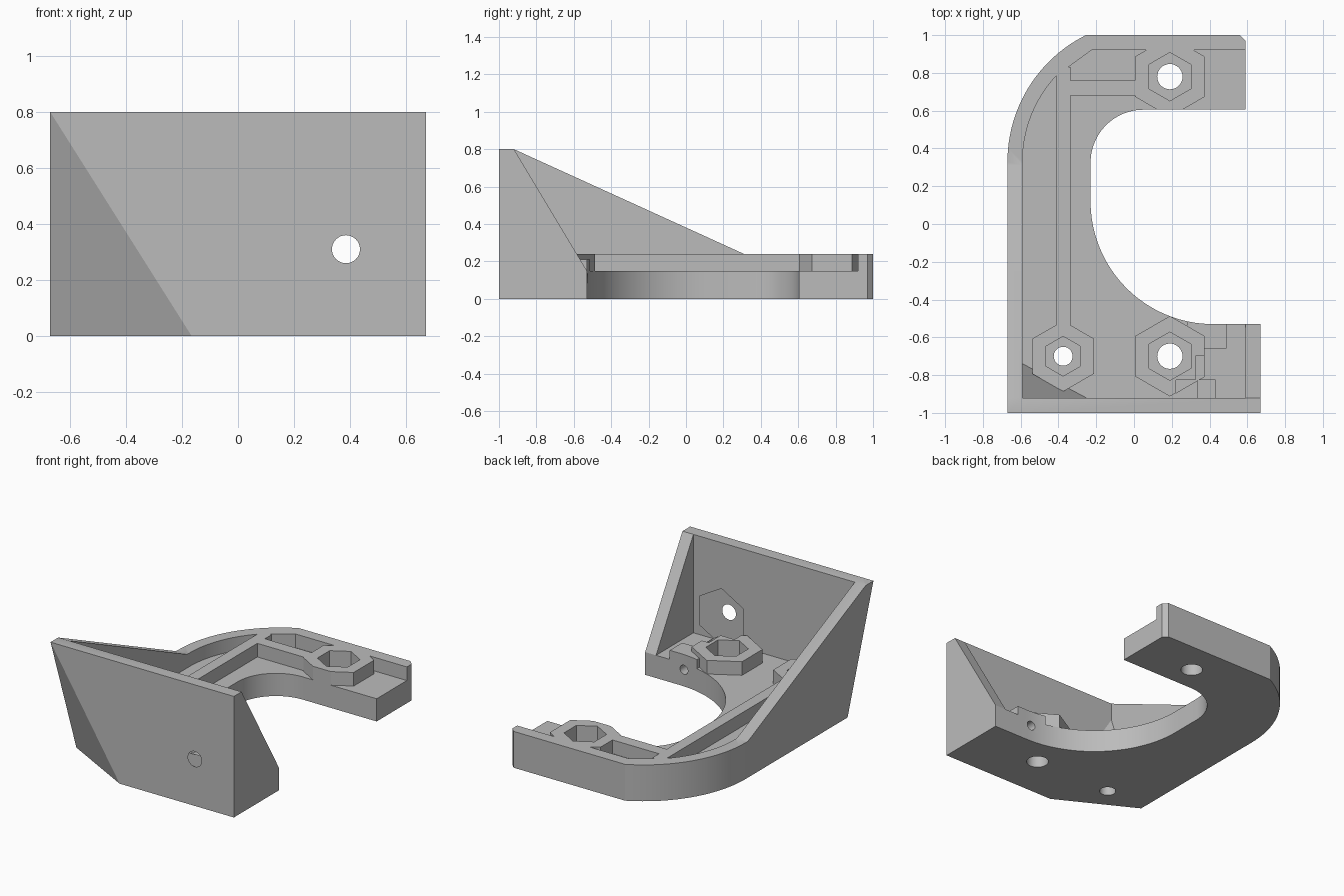
import bpy, bmesh
from math import cos, sin, radians
from mathutils import Vector

cube = bpy.data.objects.get("Cube")
if cube:
    bpy.data.objects.remove(cube, do_unlink=True)

grey = bpy.data.materials.new("plain grey")
grey.use_nodes = True
grey.diffuse_color = (0.5, 0.5, 0.5, 1)
grey.node_tree.nodes["Principled BSDF"].inputs["Base Color"].default_value = (0.5, 0.5, 0.5, 1)


def finish(name, bm):
    bmesh.ops.recalc_face_normals(bm, faces=bm.faces)
    mesh = bpy.data.meshes.new(name)
    bm.to_mesh(mesh)
    bm.free()
    mesh.materials.append(grey)
    obj = bpy.data.objects.new(name, mesh)
    bpy.context.collection.objects.link(obj)
    return obj


def prism(name, points, low, high, axis="z"):
    """Extrude a flat profile from low to high along an axis."""
    place = {"x": lambda a, b, h: (h, a, b),
             "y": lambda a, b, h: (a, h, b),
             "z": lambda a, b, h: (a, b, h)}[axis]
    bm = bmesh.new()
    face = bm.faces.new([bm.verts.new(place(a, b, low)) for a, b in points])
    top = bmesh.ops.extrude_face_region(bm, geom=[face])["geom"]
    shift = Vector(place(0, 0, high - low))
    bmesh.ops.translate(bm, vec=shift, verts=[v for v in top if isinstance(v, bmesh.types.BMVert)])
    return finish(name, bm)


def corner_tetra(name, corner, size):
    bm = bmesh.new()
    c = Vector(corner)
    o = bm.verts.new(c)
    a, b, d = [bm.verts.new(c + Vector([size[i] if i == k else 0 for i in range(3)])) for k in range(3)]
    for tri in ((o, a, b), (o, b, d), (o, d, a), (a, b, d)):
        bm.faces.new(tri)
    return finish(name, bm)


def arc(cx, cy, r, start, end, steps=24):
    angles = [radians(start + (end - start) * i / steps) for i in range(steps + 1)]
    return [(cx + r * cos(t), cy + r * sin(t)) for t in angles]


def ring(cx, cy, r, sides):
    return arc(cx, cy, r, 90, 450, sides)[:-1]


def rect(x0, y0, x1, y1):
    return [(x0, y0), (x1, y0), (x1, y1), (x0, y1)]


def combine(target, tool, operation):
    mod = target.modifiers.new(operation.lower(), "BOOLEAN")
    mod.operation, mod.solver, mod.object = operation, "EXACT", tool
    bpy.context.view_layer.objects.active = target
    bpy.ops.object.modifier_apply(modifier=mod.name)
    bpy.data.objects.remove(tool, do_unlink=True)


# C-shaped plate with a raised rim
outline = ([(-0.67, -1), (0.67, -1), (0.67, -0.53)]
           + arc(0.42, 0.12, 0.65, 270, 180, 32)
           + arc(0.05, 0.325, 0.28, 180, 90)
           + [(0.59, 0.605), (0.59, 0.97), (0.56, 1)]
           + arc(0.078, 0.33, 0.748, 116.4, 180))
bracket = prism("bracket", outline, 0, 0.24)
recess = ([(-0.59, -0.92), (0.8, -0.92), (0.8, 0.92), (-0.225, 0.92), (-0.335, 0.84)]
          + arc(0.078, 0.33, 0.668, 136, 180))
combine(bracket, prism("recess", recess, 0.15, 0.4), "DIFFERENCE")

# Raised ribs and hexagonal nut bosses, trimmed to the plate outline
nuts = [(0.19, 0.78, 0.213, 0.128, 0.067),
        (0.19, -0.70, 0.213, 0.128, 0.067),
        (-0.375, -0.70, 0.187, 0.105, 0.05)]
raised = [("long_rib", rect(-0.41, -0.62, -0.335, 0.83), 0.24),
          ("short_rib", rect(-0.37, 0.68, 0.05, 0.76), 0.24),
          ("edge_block", rect(0.28, -0.66, 0.49, -0.5), 0.21)]
raised += [("nut_boss", ring(x, y, r, 6), 0.24) for x, y, r, _, _ in nuts]
for name, shape, top in raised:
    part = prism(name, shape, 0.06, top)
    combine(part, prism("trim", outline, -0.1, 0.5), "INTERSECT")
    combine(bracket, part, "UNION")

# Upright walls, side gusset and front boss
side = [(-1, 0), (-0.92, 0), (0.31, 0), (0.31, 0.24), (-0.92, 0.8), (-1, 0.8)]
gusset = [(-0.96, 0.05), (-0.53, 0.05), (-0.53, 0.15), (-0.92, 0.8), (-0.96, 0.8)]
for part in (prism("front_wall", rect(-0.67, -1, 0.67, -0.92), 0, 0.8),
             prism("sloped_wall", side, -0.67, -0.59, "x"),
             prism("gusset", gusset, 0.59, 0.67, "x"),
             prism("front_boss", ring(0.385, 0.31, 0.187, 6), -0.96, -0.825, "y"),
             corner_tetra("corner_fill", (-0.6, -0.93, 0.1), (0.397, 0.2125, 0.63))):
    combine(bracket, part, "UNION")

# Slanted cut across the lower outer corner, slightly oversized outward
cut = corner_tetra("corner_cut", (-0.67, -1, 0), (0.505, 0.27, 0.8))
cut.data.vertices[0].co -= Vector((0.2, 0.2, 0.2))
grow = 1.5
base = Vector((-0.67, -1, 0))
normal = Vector((1 / 0.505, 1 / 0.27, 1 / 0.8))
centre = base + Vector((0.505, 0.27, 0.8)) / 3
for v in list(cut.data.vertices)[1:]:
    v.co = centre + (v.co - centre) * grow
combine(bracket, cut, "DIFFERENCE")

# Nut pockets and screw holes
for x, y, _, pocket, hole in nuts:
    combine(bracket, prism("pocket", ring(x, y, pocket, 6), 0.1, 0.4), "DIFFERENCE")
    combine(bracket, prism("hole", ring(x, y, hole, 32), -0.1, 0.2), "DIFFERENCE")
combine(bracket, prism("pocket", ring(0.385, 0.31, 0.105, 6), -0.91, -0.7, "y"), "DIFFERENCE")
combine(bracket, prism("hole", ring(0.385, 0.31, 0.05, 32), -1.1, -0.85, "y"), "DIFFERENCE")
combine(bracket, prism("edge_hole", ring(0.385, 0.11, 0.03, 24), -0.68, -0.4, "y"), "DIFFERENCE")

bpy.ops.object.select_all(action="DESELECT")
bracket.select_set(True)
bpy.context.view_layer.objects.active = bracket
bpy.ops.object.shade_smooth_by_angle(angle=radians(25))
